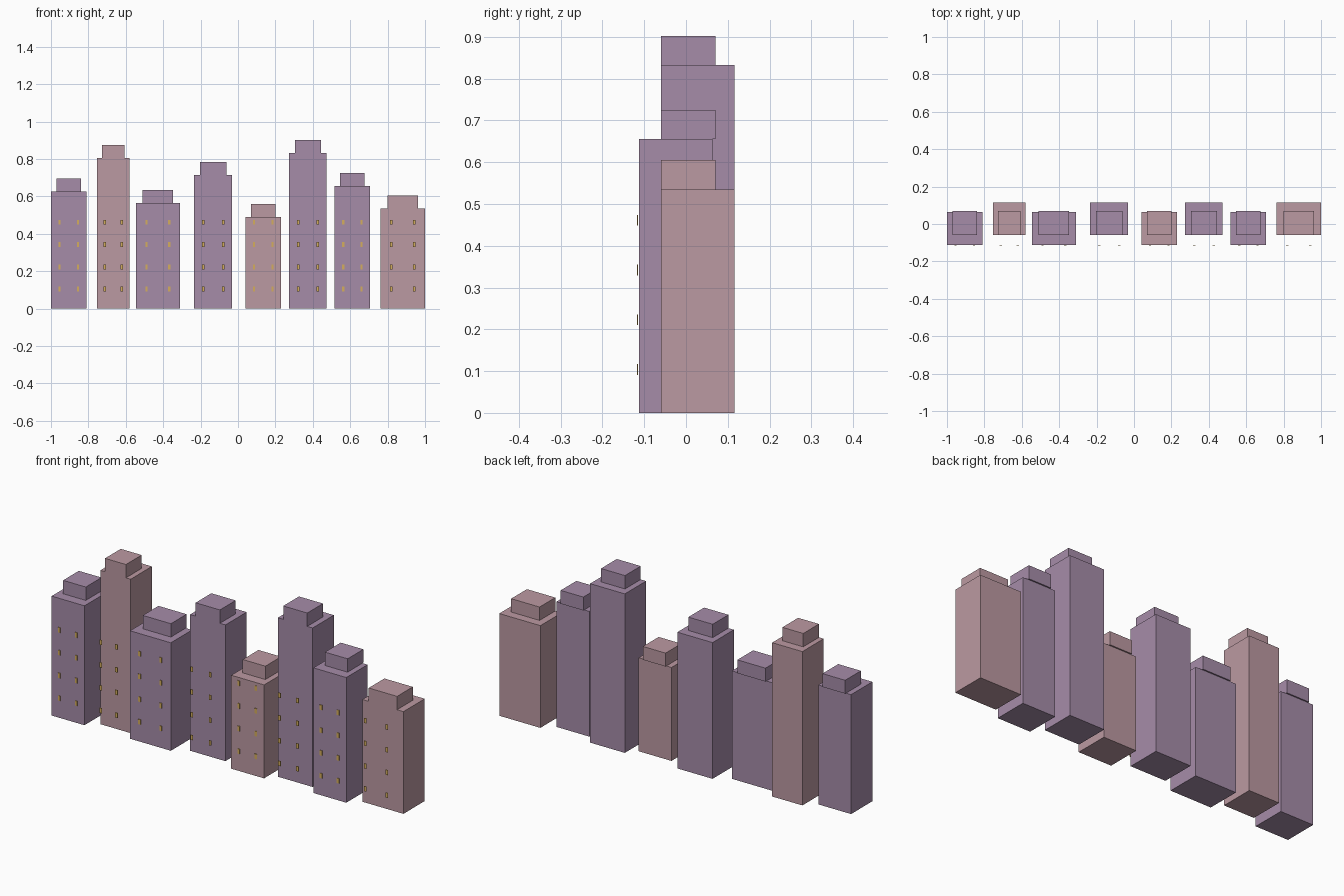
import bpy
import bmesh
from mathutils import Matrix, Vector

cube = bpy.data.objects.get("Cube")
if cube:
    bpy.data.objects.remove(cube, do_unlink=True)


def material(name, rgb):
    mat = bpy.data.materials.new(name)
    mat.use_nodes = True
    color = (*rgb, 1)
    mat.diffuse_color = color
    mat.node_tree.nodes["Principled BSDF"].inputs["Base Color"].default_value = color
    return mat


PURPLE = material("dusty purple", (0.38, 0.265, 0.395))
PINK = material("dusty pink", (0.50, 0.32, 0.36))
GOLD = material("window gold", (0.66, 0.42, 0.11))


def boxes(name, mat, bounds):
    """One flat-shaded object made of boxes, each given as low and high corners."""
    bm = bmesh.new()
    for low, high in bounds:
        low, high = Vector(low), Vector(high)
        place = Matrix.Translation((low + high) / 2) @ Matrix.Diagonal((*(high - low), 1))
        bmesh.ops.create_cube(bm, size=1, matrix=place)
    mesh = bpy.data.meshes.new(name)
    bm.to_mesh(mesh)
    bm.free()
    mesh.materials.append(mat)
    obj = bpy.data.objects.new(name, mesh)
    bpy.context.collection.objects.link(obj)


# Buildings: left edge, right edge, height, colour; they alternate front and back
BUILDINGS = [
    (-1.0, -0.81, 0.625, PURPLE),
    (-0.755, -0.58, 0.805, PINK),
    (-0.546, -0.31, 0.565, PURPLE),
    (-0.235, -0.031, 0.713, PURPLE),
    (0.04, 0.23, 0.489, PINK),
    (0.273, 0.474, 0.832, PURPLE),
    (0.516, 0.706, 0.655, PURPLE),
    (0.762, 1.0, 0.535, PINK),
]
DEPTH = 0.176
FRONT_ROW, BACK_ROW = -0.113, -0.06
ROOF_Y = (-0.06, 0.07)
ROOF_HEIGHT = 0.07
WINDOW_Y = (-0.1175, -0.1145)

for i, (left, right, height, mat) in enumerate(BUILDINGS):
    center, width = (left + right) / 2, right - left
    front = BACK_ROW if i % 2 else FRONT_ROW
    number = i + 1

    # Tower and its smaller roof block
    boxes(f"tower_{number}", mat, [((left, front, 0), (right, front + DEPTH, height))])
    half = width * 0.345
    boxes(f"roof_block_{number}", mat, [((center - half, ROOF_Y[0], height),
                                         (center + half, ROOF_Y[1], height + ROOF_HEIGHT))])

    # Two columns of four window plates, in one plane along the whole street
    windows = []
    for side in (-1, 1):
        x = center + side * width * 0.26
        for row in range(4):
            z = 0.104 + row * 0.119
            windows.append(((x - 0.0065, WINDOW_Y[0], z - 0.013),
                            (x + 0.0065, WINDOW_Y[1], z + 0.013)))
    boxes(f"windows_{number}", GOLD, windows)
